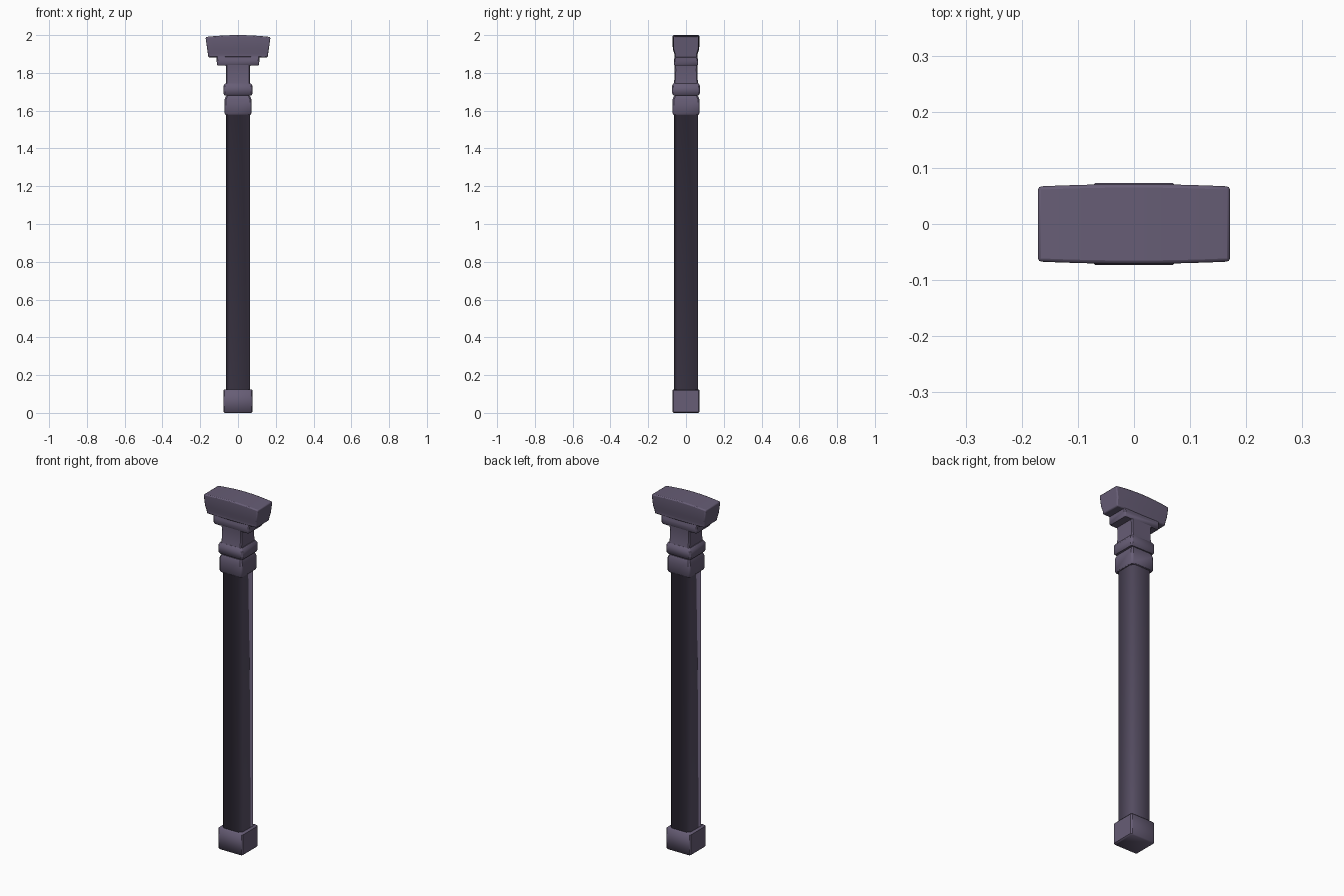
import bpy
import bmesh
import math

if "Cube" in bpy.data.objects:
    bpy.data.objects.remove(bpy.data.objects["Cube"], do_unlink=True)

stone = bpy.data.materials.new("dusky purple stone")
stone.use_nodes = True
colour = (0.135, 0.11, 0.18, 1)
stone.diffuse_color = colour
bsdf = next(n for n in stone.node_tree.nodes if n.type == "BSDF_PRINCIPLED")
bsdf.inputs["Base Color"].default_value = colour


def skin(name, rings, bevel=0, smooth_angle=40):
    """Bridge equal-length rings of points and cap both ends."""
    bm = bmesh.new()
    loops = [[bm.verts.new(p) for p in ring] for ring in rings]
    n = len(loops[0])
    for a, b in zip(loops, loops[1:]):
        for i in range(n):
            j = (i + 1) % n
            bm.faces.new((a[i], a[j], b[j], b[i]))
    bm.faces.new(loops[0][::-1])
    bm.faces.new(loops[-1])
    bmesh.ops.recalc_face_normals(bm, faces=bm.faces)
    mesh = bpy.data.meshes.new(name)
    bm.to_mesh(mesh)
    bm.free()
    mesh.materials.append(stone)
    ob = bpy.data.objects.new(name, mesh)
    bpy.context.collection.objects.link(ob)
    if bevel:
        mod = ob.modifiers.new("soft edges", "BEVEL")
        mod.width = bevel
        mod.segments = 2
        mod.limit_method = "ANGLE"
        mod.angle_limit = math.radians(40)
    bpy.ops.object.select_all(action="DESELECT")
    ob.select_set(True)
    bpy.context.view_layer.objects.active = ob
    bpy.ops.object.shade_smooth_by_angle(angle=math.radians(smooth_angle))
    return ob


def rect(z, hx, hy, c):
    """Rectangle with chamfered corners at height z."""
    quarter = [(hx, hy - c), (hx - c, hy)]
    pts = quarter + [(-x, y) for x, y in quarter[::-1]]
    pts += [(-x, -y) for x, y in pts]
    return [(x, y, z) for x, y in pts]


def block(name, sections, c=0.006, bevel=0, smooth_angle=40):
    return skin(name, [rect(z, hx, hy, c) for z, hx, hy in sections],
                bevel, smooth_angle)


# Square base
block("base", [(0, .071, .066), (.006, .077, .071),
               (.119, .077, .071), (.125, .071, .066)])

# Tall shaft with chamfered corners, blending into the collar's underside
block("shaft", [(.12, .063, .064), (1.58, .063, .064), (1.581, .069, .069)],
      c=.017, smooth_angle=100)

# Two collars separated by a thin groove
block("lower_collar", [(1.578, .067, .066), (1.586, .071, .071),
                       (1.66, .071, .071), (1.677, .064, .064)], c=.008)
block("collar_groove", [(1.67, .06, .06), (1.69, .06, .06)])
block("upper_collar", [(1.681, .072, .066), (1.69, .077, .073),
                       (1.732, .077, .073), (1.745, .068, .066)], c=.008)

# Neck and stepped bracket below the capital
block("neck", [(1.74, .064, .066), (1.77, .063, .061),
               (1.82, .063, .06), (1.845, .066, .062)])
block("bracket", [(1.838, .107, .06), (1.846, .112, .064),
                  (1.87, .113, .064), (1.89, .115, .059)])

# Capital: arched along x, slightly bulging in the middle, waisted below
half_profile = [(.058, 1.882, .157), (.058, 1.902, .16),
                (.066, 1.927, .164), (.067, 1.99, .172)]
rings = []
for step in range(9):
    u = step / 4 - 1
    swell = 1 - u * u
    half = [(u * w, y + .004 * swell, z + (.01 * swell if z > 1.98 else 0))
            for y, z, w in half_profile]
    rings.append(half + [(x, -y, z) for x, y, z in half[::-1]])
skin("capital", rings, bevel=.006)
